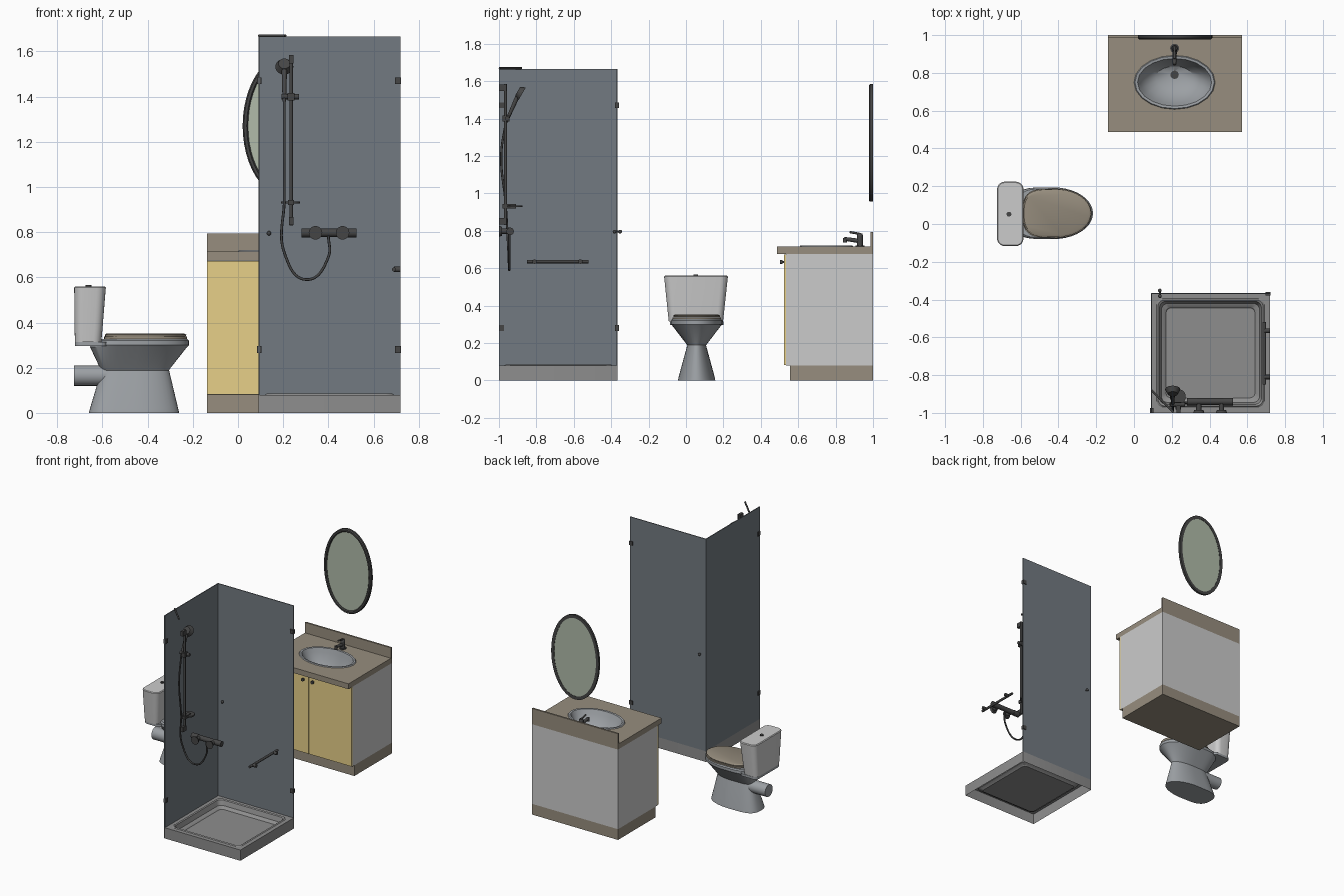
import bpy, bmesh, math
from mathutils import Vector

if "Cube" in bpy.data.objects:
    bpy.data.objects.remove(bpy.data.objects["Cube"])


def material(name, r, g, b):
    m = bpy.data.materials.new(name)
    m.diffuse_color = (r, g, b, 1)
    m.use_nodes = True
    m.node_tree.nodes["Principled BSDF"].inputs["Base Color"].default_value = m.diffuse_color
    return m


STONE = material("brown_stone", .31, .27, .21)
YELLOW = material("yellow_wood", .80, .63, .25)
GLASS = material("tinted_glass", .17, .195, .22)
MIRROR = material("mirror_green", .44, .50, .40)
CHROME = material("dark_metal", .06, .06, .06)
TRAY = material("tray_grey", .27, .27, .27)
CERAMIC = material("ceramic", .33, .35, .37)
WHITE = material("light_grey", .55, .55, .55)


def finish(name, bm, mat, smooth=True):
    bmesh.ops.recalc_face_normals(bm, faces=bm.faces)
    me = bpy.data.meshes.new(name)
    bm.to_mesh(me)
    bm.free()
    ob = bpy.data.objects.new(name, me)
    bpy.context.collection.objects.link(ob)
    me.materials.append(mat)
    if smooth:
        bpy.ops.object.select_all(action='DESELECT')
        ob.select_set(True)
        bpy.context.view_layer.objects.active = ob
        bpy.ops.object.shade_smooth_by_angle()
    return ob


def box(name, x0, x1, y0, y1, z0, z1, mat):
    bm = bmesh.new()
    bmesh.ops.create_cube(bm, size=1)
    for v in bm.verts:
        v.co = (x0 + (v.co.x + .5) * (x1 - x0), y0 + (v.co.y + .5) * (y1 - y0),
                z0 + (v.co.z + .5) * (z1 - z0))
    return finish(name, bm, mat, False)


def cyl(name, p, q, r, mat=CHROME, r2=None, n=16):
    p, q = Vector(p), Vector(q)
    bm = bmesh.new()
    bmesh.ops.create_cone(bm, cap_ends=True, segments=n, radius1=r,
                          radius2=r if r2 is None else r2, depth=(q - p).length)
    rot = (q - p).to_track_quat('Z', 'Y')
    for v in bm.verts:
        v.co = rot @ v.co + (p + q) / 2
    return finish(name, bm, mat)


def ball(name, c, r, mat=CHROME):
    bm = bmesh.new()
    bmesh.ops.create_uvsphere(bm, u_segments=12, v_segments=8, radius=r)
    bmesh.ops.translate(bm, verts=bm.verts, vec=c)
    return finish(name, bm, mat)


def loft(name, rings, mat, start=True, end=True):
    bm = bmesh.new()
    rows = [[bm.verts.new(p) for p in ring] for ring in rings]
    n = len(rows[0])
    for a, b in zip(rows, rows[1:]):
        for i in range(n):
            bm.faces.new((a[i], a[(i + 1) % n], b[(i + 1) % n], b[i]))
    if start:
        bm.faces.new(rows[0])
    if end:
        bm.faces.new(rows[-1])
    return finish(name, bm, mat)


def rrect(x0, x1, y0, y1, z, r, k=5):
    pts = []
    for c, (cx, cy) in enumerate([(x1 - r, y1 - r), (x0 + r, y1 - r), (x0 + r, y0 + r), (x1 - r, y0 + r)]):
        for i in range(k + 1):
            a = math.pi / 2 * (c + i / k)
            pts.append((cx + r * math.cos(a), cy + r * math.sin(a), z))
    return pts


def ellipse(cx, cy, z, rx, ry, n=20):
    return [(cx + rx * math.cos(2 * math.pi * i / n), cy + ry * math.sin(2 * math.pi * i / n), z)
            for i in range(n)]


def egg(x0, x1, ry, z, n=40, cy=.057, back=.45):
    # round at the front (+x), squarer at the back
    mid, pts = x0 + (x1 - x0) * .5, []
    for i in range(n):
        c, s = math.cos(2 * math.pi * i / n), math.sin(2 * math.pi * i / n)
        e = 1 if c > 0 else back
        h = (x1 - x0) / 2
        pts.append((mid + h * math.copysign(abs(c) ** e, c),
                    cy + ry * math.copysign(abs(s) ** (1 if c > 0 else .75), s), z))
    return pts


def hose(name, pts, r, mat=CHROME):
    cu = bpy.data.curves.new(name, 'CURVE')
    cu.dimensions, cu.bevel_depth, cu.bevel_resolution, cu.use_fill_caps = '3D', r, 2, True
    sp = cu.splines.new('BEZIER')
    sp.bezier_points.add(len(pts) - 1)
    for b, p in zip(sp.bezier_points, pts):
        b.co, b.handle_left_type, b.handle_right_type = p, 'AUTO', 'AUTO'
    cu.materials.append(mat)
    ob = bpy.data.objects.new(name, cu)
    bpy.context.collection.objects.link(ob)
    return ob


# Shower tray: square skirt, raised lip and sunken floor
X0, X1, Y0, Y1 = .09, .72, -1.0, -.365
tray = [(0, 0, .001), (0, .08, .001), (.03, .08, .035), (.037, .086, .035), (.045, .08, .035),
        (.055, .045, .035), (.075, .036, .03), (.08, .03, .025)]
loft("shower_tray", [rrect(X0 + d, X1 - d, Y0 + d, Y1 - d, z, r) for d, z, r in tray], TRAY, False)

# Glass screens, corner brace, wall clips and door knob
box("side_glass", X0, X0 + .006, Y0, Y1, .08, 1.665, GLASS)
box("glass_door", X0, X1, Y1 - .006, Y1, .08, 1.665, GLASS)
cyl("corner_brace", (.093, -.88, 1.669), (.21, -.997, 1.669), .006)
for i, z in enumerate((.28, 1.47)):
    box(f"door_clip_{i}", .695, .722, Y1 - .014, Y1 + .006, z - .015, z + .015, CHROME)
    box(f"side_clip_{i}", X0 - .006, X0 + .014, Y0, Y0 + .027, z - .015, z + .015, CHROME)
cyl("door_knob_stem", (.137, -.382, .795), (.137, -.348, .795), .005)
for i, y in enumerate((-.382, -.352)):
    ball(f"door_knob_{i}", (.137, y, .795), .01)

# Riser rail, slider, soap dish, hand shower and hose
cyl("riser_rail", (.235, -.965, .83), (.235, -.965, 1.585), .008)
for i, z in enumerate((.85, 1.565)):
    box(f"rail_bracket_{i}", .225, .245, -1, -.96, z - .018, z + .018, CHROME)
box("slider", .22, .25, -.982, -.945, 1.383, 1.415, CHROME)
cyl("slider_arm", (.193, -.955, 1.40), (.27, -.955, 1.40), .012)
cyl("soap_dish", (.232, -.915, .926), (.232, -.915, .936), .042, n=20)
box("soap_dish_arm", .222, .248, -.98, -.91, .92, .942, CHROME)
cyl("shower_handle", (.205, -.962, 1.38), (.205, -.90, 1.52), .008, r2=.012)
cyl("shower_head", (.205, -.90, 1.546), (.205, -.876, 1.532), .026, r2=.04, n=24)
hose("shower_hose", [(.205, -.962, 1.39), (.205, -.988, 1.2), (.205, -.965, .95), (.208, -.95, .70),
                     (.303, -.945, .59), (.40, -.945, .69), (.40, -.945, .785)], .006)

# Shower valve
cyl("valve_body", (.325, -.94, .797), (.485, -.94, .797), .018)
for i, s in enumerate((-1, 1)):
    cyl(f"valve_handle_{i}", (.403 + s * .07, -.94, .797), (.403 + s * .122, -.94, .797), .02)
    cyl(f"valve_plate_{i}", (.403 + s * .06, -1, .797), (.403 + s * .06, -.985, .797), .03, r2=.024, n=20)
    cyl(f"valve_inlet_{i}", (.403 + s * .06, -.99, .797), (.403 + s * .06, -.94, .797), .014)

# Grab bar
cyl("grab_bar", (.69, -.85, .635), (.69, -.52, .635), .009)
for i, y in enumerate((-.81, -.565)):
    cyl(f"grab_bar_mount_{i}", (.69, y, .635), (.72, y, .635), .012)

# Toilet pedestal and bowl
loft("toilet_bowl", [egg(-.66, -.26, .10, 0), egg(-.655, -.265, .096, .02), egg(-.605, -.305, .05, .188),
                     egg(-.61, -.30, .057, .197), egg(-.655, -.225, .13, .292), egg(-.65, -.217, .137, .30),
                     egg(-.64, -.217, .137, .32), egg(-.63, -.225, .13, .328)], CERAMIC)
loft("tank_shelf", [rrect(-.722, -.58, -.085, .20, z, .03) for z in (.296, .314)], CERAMIC)
cyl("waste_pipe", (-.725, .057, .165), (-.58, .057, .165), .045, CERAMIC, n=24)
loft("toilet_seat", [egg(-.592, -.225, ry, z) for ry, z in ((.13, .327), (.13, .337))], STONE)
loft("toilet_lid", [egg(-.588, -.232, .124, .339), egg(-.588, -.228, .126, .346),
                    egg(-.582, -.24, .115, .352)], STONE)
loft("toilet_tank", [rrect(-.722, -.605, -.092, .198, .314, .035),
                     rrect(-.723, -.60, -.098, .204, .37, .035),
                     rrect(-.725, -.585, -.117, .224, .555, .04),
                     rrect(-.72, -.59, -.112, .219, .56, .035)], WHITE)
cyl("flush_button", (-.662, .052, .558), (-.662, .052, .566), .013)

# Vanity cabinet
VX0, VX1, VC = -.138, .573, .2175
body = box("cabinet_body", VX0, VX1, .535, 1, .08, .675, WHITE)
box("cabinet_plinth", VX0, VX1, .555, 1, 0, .08, STONE)
for i, (a, b) in enumerate(((VX0, VC - .001), (VC + .001, VX1))):
    box(f"cabinet_door_{i}", a, b, .524, .535, .082, .673, YELLOW)
    kx = VC + (-.04, .04)[i]
    cyl(f"cabinet_knob_stem_{i}", (kx, .525, .632), (kx, .512, .632), .005)
    cyl(f"cabinet_knob_{i}", (kx, .515, .632), (kx, .503, .632), .011)
top = box("countertop", VX0, VX1, .486, 1, .675, .715, STONE)
box("backsplash", VX0, VX1, .987, 1, .715, .793, STONE)

# Sink opening and basin
SX, SY = .215, .75
cutter = loft("sink_cutter", [ellipse(SX, SY, z, .205, .135) for z in (.56, .75)], STONE)
for ob in (body, top):
    mod = ob.modifiers.new("opening", 'BOOLEAN')
    mod.object, mod.operation, mod.solver = cutter, 'DIFFERENCE', 'EXACT'
    bpy.context.view_layer.objects.active = ob
    bpy.ops.object.modifier_apply(modifier=mod.name)
bpy.data.objects.remove(cutter)
loft("sink_basin", [ellipse(SX, SY + dy, z, rx, ry) for dy, z, rx, ry in (
    (0, .715, .215, .143), (0, .721, .21, .139), (0, .719, .196, .126), (.003, .69, .183, .115),
    (.01, .64, .155, .094), (.025, .60, .10, .06), (.04, .585, .025, .022))], CERAMIC, False)
cyl("sink_drain", (SX, SY + .04, .583), (SX, SY + .04, .589), .022)

# Tap
cyl("tap_base", (SX, .93, .715), (SX, .93, .722), .024)
cyl("tap_body", (SX, .93, .72), (SX, .93, .772), .016)
cyl("tap_spout", (SX, .93, .745), (SX, .845, .757), .012, r2=.01)
cyl("tap_nozzle", (SX, .85, .762), (SX, .85, .738), .011)
cyl("tap_cap", (SX, .93, .772), (SX, .93, .785), .017, r2=.012)
cyl("tap_lever", (SX, .935, .782), (SX, .875, .793), .006)

# Oval mirror with swept frame
N, MZ = 48, 1.27


def oval(d, y):
    return [(x, y, z) for x, z, _ in ellipse(.2175, MZ, 0, .197 - d, .315 - d, N)]


profile = [(0, 1), (0, .985), (.006, .978), (.018, .978), (.024, .985), (.024, 1), (0, 1)]
frame = loft("mirror_frame", [oval(d, y) for d, y in profile], CHROME, False, False)
loft("mirror_glass", [oval(.022, .988), oval(.022, .998)], MIRROR)
